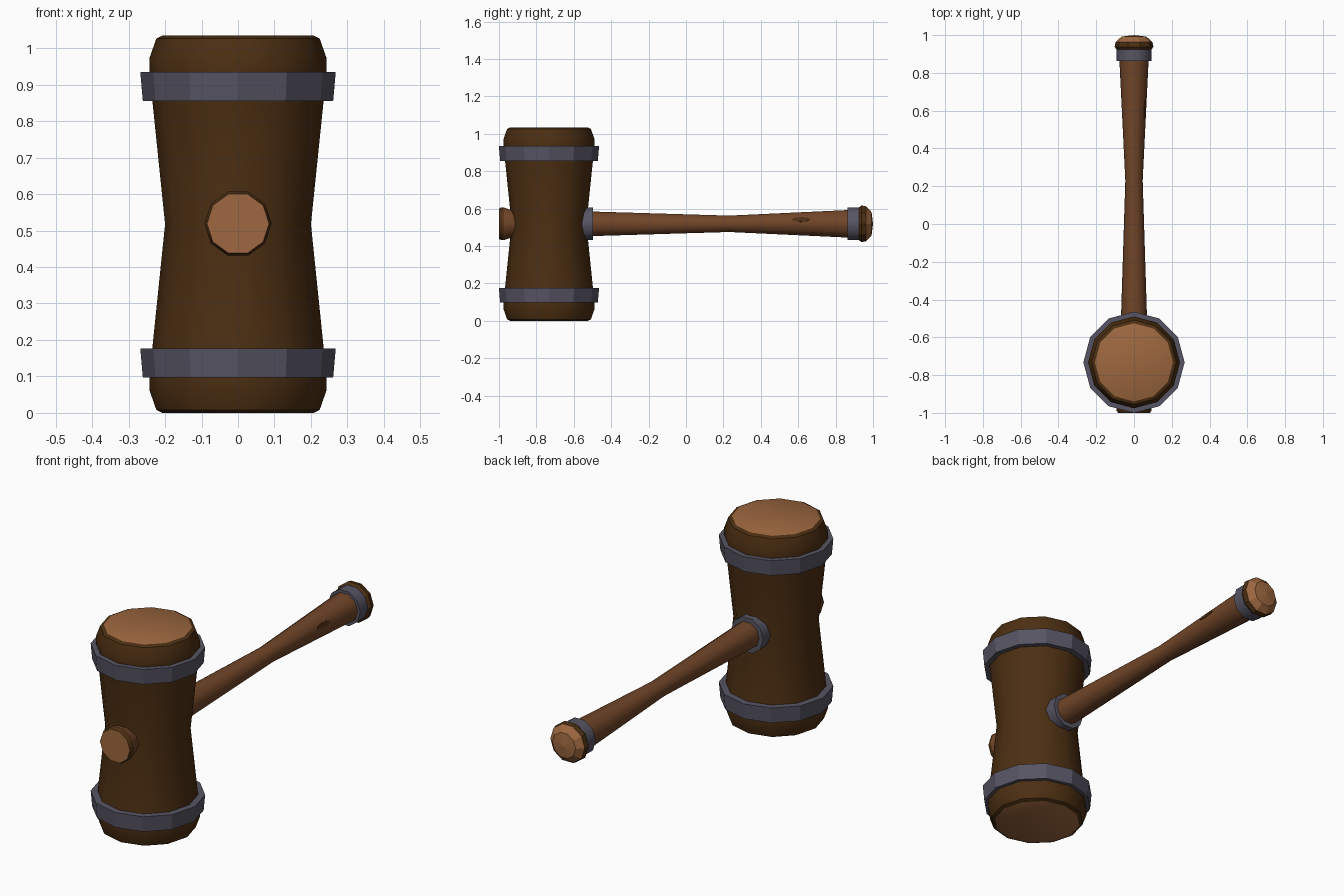
import bpy, bmesh, math
from mathutils import Matrix, Vector

if "Cube" in bpy.data.objects:
    bpy.data.objects.remove(bpy.data.objects["Cube"])

HEAD_Y, MID_Z = -0.7325, 0.519


def mat(name, rgb):
    m = bpy.data.materials.new(name)
    m.diffuse_color = (*rgb, 1)
    m.use_nodes = True
    m.node_tree.nodes["Principled BSDF"].inputs["Base Color"].default_value = m.diffuse_color
    return m


DARK = mat("dark wood", (0.072, 0.028, 0.006))
HANDLE = mat("handle wood", (0.165, 0.060, 0.021))
LIGHT = mat("cut wood", (0.340, 0.137, 0.050))
METAL = mat("grey metal", (0.095, 0.090, 0.125))


def lathe(name, profile, sides, mats, origin, along_y=False, closed=False,
          seg_mats=None, smooth=40):
    """Spin (radius, height) points around z, or around y."""
    bm = bmesh.new()
    rings = []
    for r, h in profile:
        ring = []
        for i in range(sides if r > 0 else 1):
            a = 2 * math.pi * i / sides
            c, s = r * math.cos(a), r * math.sin(a)
            ring.append(bm.verts.new((c, h, s) if along_y else (c, s, h)))
        rings.append(ring)
    n = len(rings)
    for k in range(n if closed else n - 1):
        a, b = rings[k], rings[(k + 1) % n]
        for i in range(sides):
            j = (i + 1) % sides
            quad = [a[i % len(a)], a[j % len(a)], b[j % len(b)], b[i % len(b)]]
            f = bm.faces.new(list(dict.fromkeys(quad)))
            f.material_index = seg_mats[k] if seg_mats else 0
    bmesh.ops.recalc_face_normals(bm, faces=bm.faces)
    me = bpy.data.meshes.new(name)
    bm.to_mesh(me)
    bm.free()
    for m in mats:
        me.materials.append(m)
    ob = bpy.data.objects.new(name, me)
    ob.location = origin
    bpy.context.collection.objects.link(ob)
    if smooth:
        bpy.ops.object.select_all(action='DESELECT')
        ob.select_set(True)
        bpy.context.view_layer.objects.active = ob
        bpy.ops.object.shade_smooth_by_angle(angle=math.radians(smooth))
    return ob


# Mallet head: waisted barrel with rounded rims and pale end grain
half = [(0, -0.5175), (0.207, -0.5175), (0.224, -0.509), (0.243, -0.455),
        (0.243, -0.415), (0.235, -0.34)]
profile = half + [(0.2, 0)] + [(r, -h) for r, h in reversed(half)]
segs = [1] + [0] * (len(profile) - 3) + [1]
lathe("mallet_head", profile, 12, [DARK, LIGHT], (0, HEAD_Y, 0.5175), seg_mats=segs)

# Metal bands round the head
for name, z in (("lower_band", 0.097), ("upper_band", 0.855)):
    lathe(name, [(0.225, 0), (0.261, 0), (0.268, 0.08), (0.225, 0.08)], 12,
          [METAL], (0, HEAD_Y, z), closed=True, smooth=25)

# Handle with a slim waist
lathe("handle", [(0, -0.6), (0.070, -0.6), (0.069, -0.5), (0.046, 0.23),
                 (0.078, 0.88), (0, 0.88)], 10, [HANDLE], (0, 0, MID_Z), True)

# Metal collars at both ends of the handle
for name, y0, y1 in (("head_collar", -0.6, -0.496), ("grip_collar", 0.863, 0.927)):
    lathe(name, [(0.05, y0), (0.092, y0), (0.092, y1), (0.05, y1)], 10,
          [METAL], (0, 0, MID_Z), True, closed=True)

# Handle butt showing at the front of the head
lathe("front_peg", [(0, -0.85), (0.074, -0.85), (0.076, -0.93), (0.092, -0.975),
                    (0.092, -0.988), (0.085, -1.0), (0, -1.0)], 10,
      [HANDLE, DARK, LIGHT], (0, 0, MID_Z), True, seg_mats=[0, 0, 0, 1, 1, 2])

# Faceted pommel with pale end
lathe("pommel", [(0, 0.91), (0.08, 0.91), (0.103, 0.938), (0.098, 0.963),
                 (0.066, 0.992), (0, 1.0)], 10, [DARK, LIGHT], (0, 0, MID_Z), True,
      seg_mats=[0, 0, 0, 1, 1], smooth=0)

# Dark knot: a thin oval plate lying on one facet of the handle
bm = bmesh.new()
out = Vector((math.cos(math.radians(18)), -0.047, math.sin(math.radians(18)))).normalized()
along = (Vector((0, 1, 0)) - out * out.y).normalized()
up = out.cross(along)
basis = Matrix((along, up, out)).transposed().to_4x4()
bmesh.ops.create_cone(bm, cap_ends=True, segments=10, radius1=1, radius2=1, depth=1,
                      matrix=Matrix.Diagonal((0.05, 0.013, 0.005, 1)))
me = bpy.data.meshes.new("wood_knot")
bm.to_mesh(me)
bm.free()
me.materials.append(DARK)
knot = bpy.data.objects.new("wood_knot", me)
apothem = (0.046 + 0.032 * (0.615 - 0.23) / 0.65) * math.cos(math.radians(18))
spot = Vector((out.x, 0, out.z)) * apothem + Vector((0, 0.615, MID_Z))
spot += up * (0.004 if up.z > 0 else -0.004)
knot.matrix_world = Matrix.Translation(spot) @ basis
bpy.context.collection.objects.link(knot)
